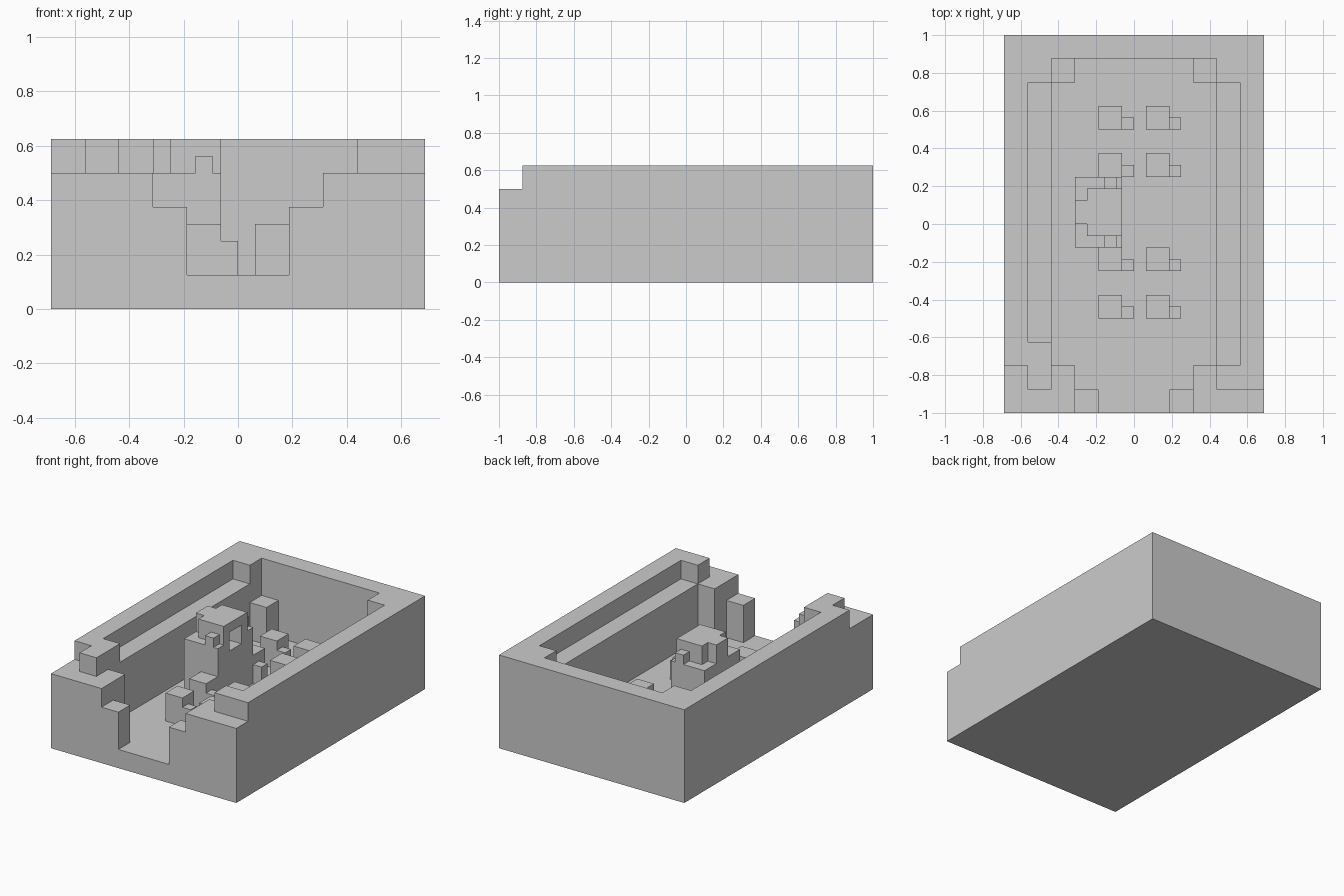
import bpy

old = bpy.data.objects.get("Cube")
if old:
    bpy.data.objects.remove(old, do_unlink=True)

U = 0.0625  # half a block

stone = bpy.data.materials.new("grey_stone")
stone.use_nodes = True
GREY = (0.6, 0.6, 0.6, 1)
stone.diffuse_color = GREY
stone.node_tree.nodes["Principled BSDF"].inputs["Base Color"].default_value = GREY


def box(name, x, y, z):
    """Box from ranges counted in half blocks."""
    low, high = zip(x, y, z)
    bpy.ops.mesh.primitive_cube_add(size=1)
    ob = bpy.context.object
    ob.name = name
    ob.location = [(a + b) / 2 * U for a, b in zip(low, high)]
    ob.scale = [(b - a) * U for a, b in zip(low, high)]
    bpy.ops.object.transform_apply(location=True, rotation=False, scale=True)
    ob.data.materials.append(stone)
    return ob


def carve(target, cutters):
    """Subtract boxes from the target."""
    for c in cutters:
        c.hide_render = True
        mod = target.modifiers.new("carve", 'BOOLEAN')
        mod.operation = 'DIFFERENCE'
        mod.solver = 'EXACT'
        mod.object = c
        bpy.context.view_layer.objects.active = target
        bpy.ops.object.modifier_apply(modifier=mod.name)
        bpy.data.objects.remove(c, do_unlink=True)


# Solid block, hollowed into a hall with stepped ledges and entrance
hall = box("hall", (-11, 11), (-16, 16), (0, 10))
carve(hall, [
    box("room", (-7, 7), (-12, 12), (2, 12)),
    box("back_bay", (-5, 5), (11, 14), (2, 12)),
    box("back_corner_gap", (-7, 7), (11, 14), (6, 12)),
    box("left_ledge", (6, 9), (-12, 12), (8, 12)),
    box("right_ledge", (-9, -6), (-10, 12), (8, 12)),
    box("front_step", (-12, 12), (-17, -14), (8, 12)),
    box("right_front_notch", (-12, -9), (-15, -12), (8, 12)),
    box("porch_top", (-7, 7), (-15, -11), (8, 12)),
    box("porch_inner", (-5, 5), (-14, -11), (2, 12)),
    box("porch_step", (-5, 5), (-17, -13), (6, 12)),
    box("doorway", (-3, 3), (-17, -13), (2, 12)),
])

# Rows of seats, each with a small step beside it
for side, x in (("right", -3), ("left", 1)):
    for row, y in enumerate((-8, -4, 4, 8), 1):
        box(f"{side}_seat_{row}", (x, x + 2), (y, y + 2), (2, 5))
        box(f"{side}_seat_step_{row}", (x + 2, x + 3), (y, y + 1), (2, 4))

# Monument: body, head with a face opening, hood and shoulder studs
body = box("monument_body", (-5, -1), (-2, 4), (2, 8))
head = box("monument_head", (-4, -1), (-1, 3), (8, 10))
for part in (body, head):
    carve(part, [box("face_opening", (-3, 0), (0, 2), (7, 9))])
box("monument_hood", (-5, -4), (0, 2), (8, 10))
for name, y in (("front", -2), ("back", 3)):
    box(f"{name}_shoulder_stud", (-2.5, -1.5), (y, y + 1), (8, 9))
